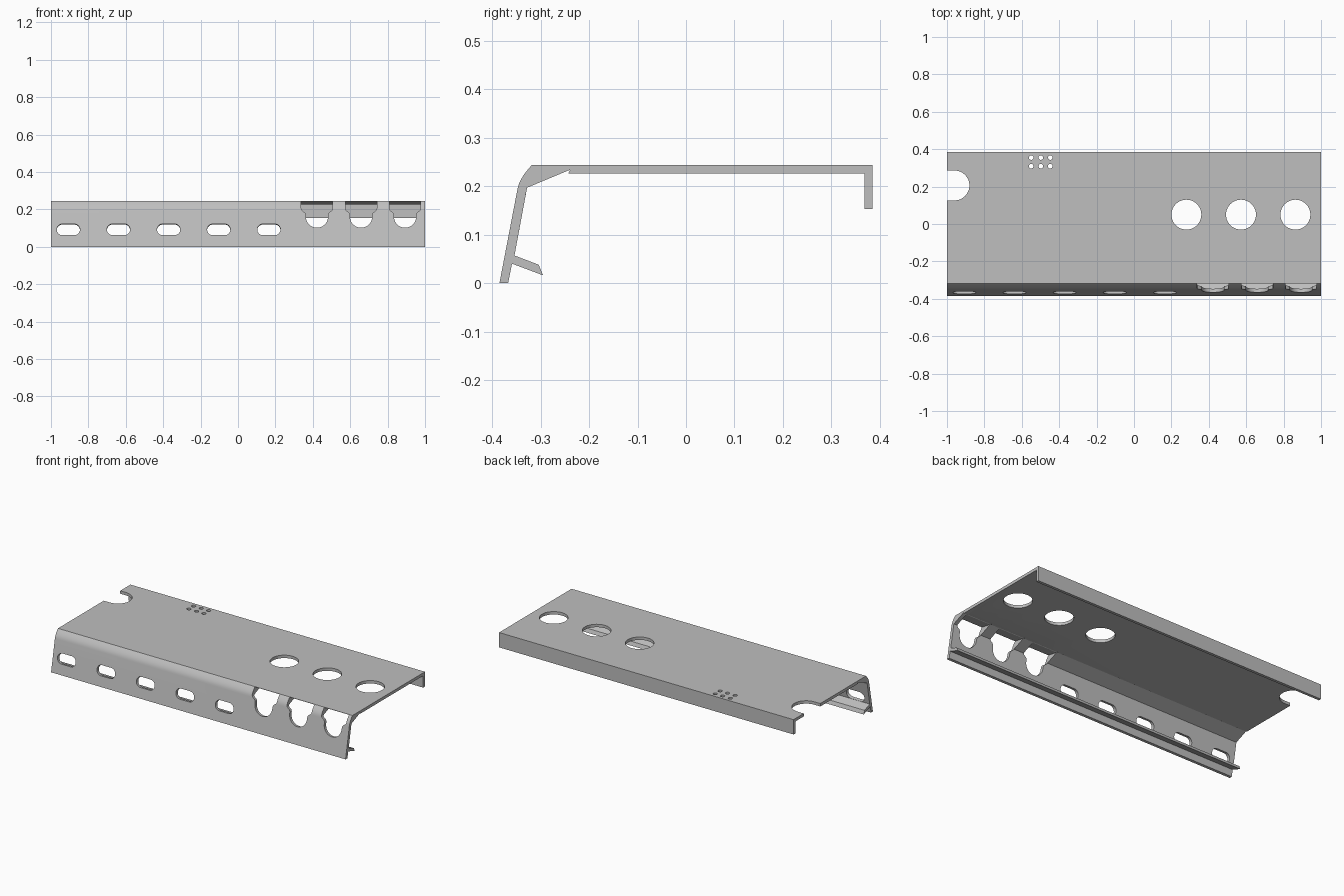
import bpy, bmesh, math
from mathutils import Vector
from mathutils.geometry import interpolate_bezier

cube = bpy.data.objects.get("Cube")
if cube:
    bpy.data.objects.remove(cube, do_unlink=True)

X, Y, Z = Vector((1, 0, 0)), Vector((0, 1, 0)), Vector((0, 0, 1))


def prism(bm, points, origin, u, v, sweep):
    """Extrude a 2D outline lying in the u, v plane along sweep."""
    start = [bm.verts.new(origin + u * a + v * b) for a, b in points]
    end = [bm.verts.new(w.co + sweep) for w in start]
    bm.faces.new(start)
    bm.faces.new(end[::-1])
    for i in range(len(start)):
        j = (i + 1) % len(start)
        bm.faces.new((start[i], end[i], end[j], start[j]))


def make_object(name, bm):
    bmesh.ops.recalc_face_normals(bm, faces=bm.faces)
    mesh = bpy.data.meshes.new(name)
    bm.to_mesh(mesh)
    bm.free()
    obj = bpy.data.objects.new(name, mesh)
    bpy.context.collection.objects.link(obj)
    return obj


def arc(cx, cy, r, a0, a1, n):
    angles = [math.radians(a0 + (a1 - a0) * i / n) for i in range(n + 1)]
    return [(cx + r * math.cos(a), cy + r * math.sin(a)) for a in angles]


def slot(cx, cy, half, r):
    return arc(cx + half, cy, r, -90, 90, 16) + arc(cx - half, cy, r, 90, 270, 16)


# Panel: one cross-section with sloped front wall, inner lip and rear flange
shoulder = interpolate_bezier(Vector((-.348, .193)), Vector((-.344, .213)),
                              Vector((-.334, .226)), Vector((-.318, .244)), 9)
profile = [(-.385, 0)] + [tuple(p[:2]) for p in shoulder] + [
    (.385, .244), (.385, .153), (.368, .153), (.368, .226),
    (-.243, .226), (-.239, .234), (-.328, .197), (-.354, .057),
    (-.304, .038), (-.295, .016), (-.359, .040), (-.367, 0)]
bm = bmesh.new()
prism(bm, profile, -X, Y, Z, X * 2)
panel = make_object("cover_panel", bm)

# Cutters through the front wall, square to its slope
bm = bmesh.new()
up = Vector((0, .037, .193)).normalized()
inward = X.cross(up) * -1
base = Vector((0, -.385, 0)) - inward * .05
for i in range(5):
    prism(bm, slot(-.907 + i * .268, .094, .031, .031), base, X, up, inward * .13)

# Stepped notches open at the shoulder
side = [(.084, .2505), (.084, .208), (.081, .199), (.074, .193),
        (.066, .188), (.061, .181), (.059, .172)]
notch = side + arc(0, .163, .059, 0, -180, 20) + [(-a, b) for a, b in side[::-1]]
for x in (.422, .658, .893):
    prism(bm, notch, base + X * x, X, up, inward * .2)


# Cutters through the top plate
def top_cut(points):
    prism(bm, points, Z * .2, X, Y, Z * .1)


for x in (.28, .572, .863):
    top_cut(arc(x, .05, .08, 0, 351, 39))
for x in (-.55, -.498, -.448):
    for y in (.355, .309):
        top_cut(arc(x, y, .0123, 0, 337.5, 15))
top_cut(arc(-.96, .206, .08, -90, 90, 24) + [(-1.1, .286), (-1.1, .126)])
cutter = make_object("hole_cutter", bm)
cutter.hide_render = True

# Cut the holes
mod = panel.modifiers.new("holes", 'BOOLEAN')
mod.operation = 'DIFFERENCE'
mod.solver = 'EXACT'
mod.object = cutter
bpy.context.view_layer.objects.active = panel
panel.select_set(True)
bpy.ops.object.modifier_apply(modifier=mod.name)
bpy.data.objects.remove(cutter, do_unlink=True)

# Grey finish
grey = bpy.data.materials.new("light_grey")
grey.use_nodes = True
colour = (.52, .52, .52, 1)
grey.diffuse_color = colour
grey.node_tree.nodes["Principled BSDF"].inputs["Base Color"].default_value = colour
panel.data.materials.clear()
panel.data.materials.append(grey)
bpy.ops.object.shade_smooth_by_angle(angle=math.radians(30))
